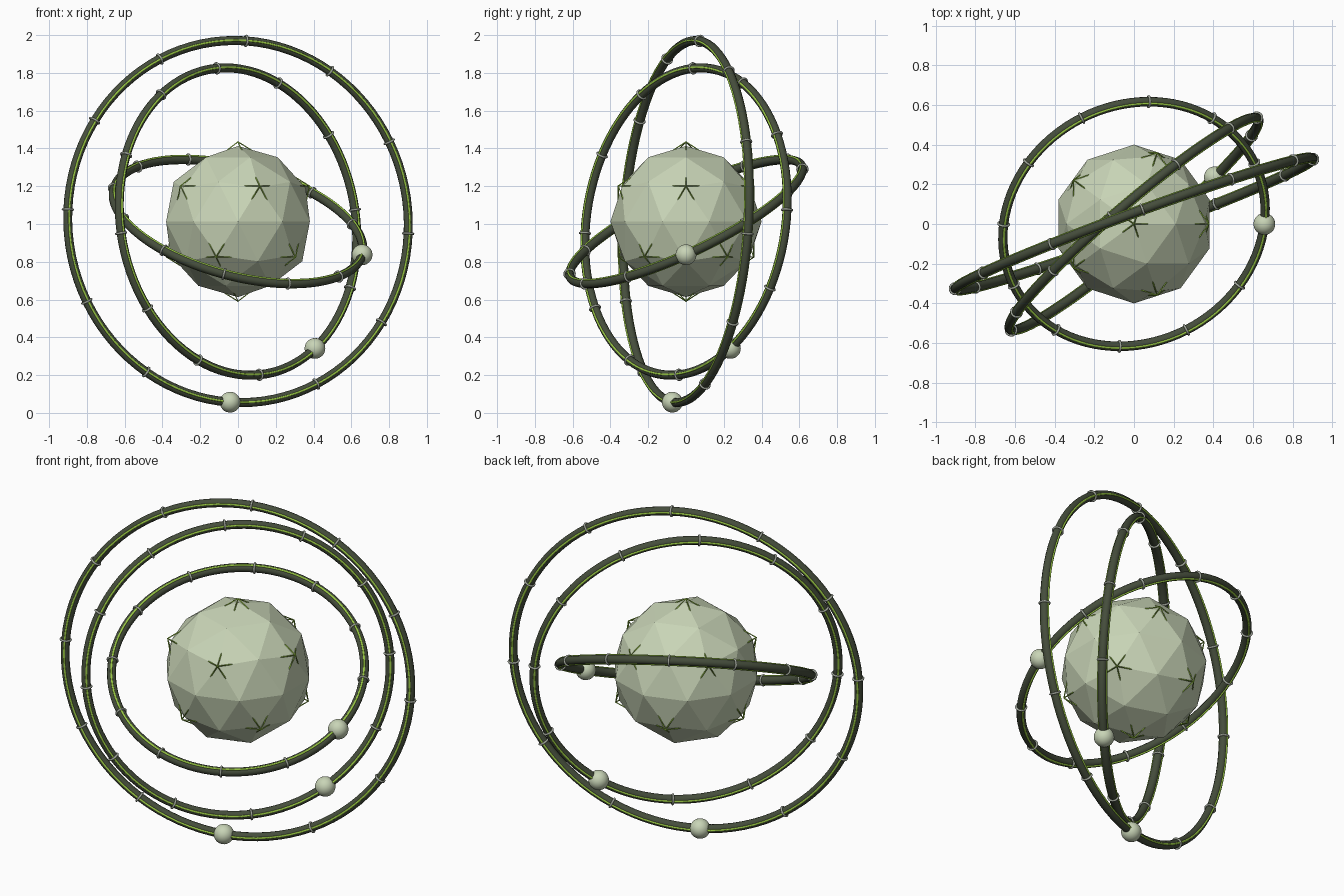
import bpy
from math import radians, cos, sin, tau
from mathutils import Euler, Matrix, Vector

cube = bpy.data.objects.get("Cube")
if cube:
    bpy.data.objects.remove(cube, do_unlink=True)

CENTRE = Vector((0, 0, 1.013))


def material(name, rgb):
    mat = bpy.data.materials.new(name)
    mat.use_nodes = True
    colour = (*rgb, 1)
    mat.diffuse_color = colour
    bsdf = mat.node_tree.nodes["Principled BSDF"]
    bsdf.inputs["Base Color"].default_value = colour
    bsdf.inputs["Roughness"].default_value = 0.6
    return mat


pale = material("pale sage", (0.58, 0.66, 0.47))
dark = material("dark olive", (0.06, 0.075, 0.045))
lime = material("lime green", (0.33, 0.6, 0.06))
grey = material("clamp grey", (0.36, 0.39, 0.33))


def finish(name, mat, matrix=None, smooth=True):
    obj = bpy.context.object
    obj.name = name
    obj.data.materials.append(mat)
    if matrix is not None:
        obj.matrix_world = matrix
    if smooth:
        bpy.ops.object.shade_smooth()
    return obj


def torus(name, mat, matrix, major, minor, segments, sides):
    bpy.ops.mesh.primitive_torus_add(
        major_radius=major, minor_radius=minor,
        major_segments=segments, minor_segments=sides)
    return finish(name, mat, matrix)


# Faceted core and the thin cage whose corners pierce it
bpy.ops.mesh.primitive_ico_sphere_add(subdivisions=2, radius=0.40, location=CENTRE)
finish("core", pale, smooth=False)
bpy.ops.mesh.primitive_ico_sphere_add(subdivisions=1, radius=0.422, location=CENTRE)
cage = finish("core_cage", lime, smooth=False)
wire = cage.modifiers.new("struts", 'WIREFRAME')
wire.thickness = 0.007

# Three nested rings, each turned further than the last
for i, label in enumerate(("inner", "middle", "outer")):
    radius = 0.68 + 0.14 * i
    turn = Euler([radians(a) for a in (25 + 52.5 * i, 15 + 40 * i, 30 * i)])
    frame = Matrix.Translation(CENTRE) @ turn.to_matrix().to_4x4()
    torus(label + "_ring", dark, frame, radius, 0.024, 96, 12)

    # Glowing trim lines on both faces of the ring
    for side, z in (("upper", 0.022), ("lower", -0.022)):
        torus(f"{label}_{side}_trim", lime, frame @ Matrix.Translation((0, 0, z)),
              radius, 0.006, 96, 8)

    # Clamp collars wrapped around the tube
    for k in range(12):
        angle = k * tau / 12
        place = Matrix.Translation((radius * cos(angle), radius * sin(angle), 0))
        spin = Matrix.Rotation(angle, 4, 'Z') @ Matrix.Rotation(tau / 4, 4, 'X')
        torus(f"{label}_clamp_{k + 1}", grey, frame @ place @ spin, 0.027, 0.006, 16, 8)

    # Bead riding on the ring
    bpy.ops.mesh.primitive_uv_sphere_add(segments=24, ring_count=16, radius=0.055)
    finish(label + "_bead", pale, frame @ Matrix.Translation((radius, 0, 0)))
